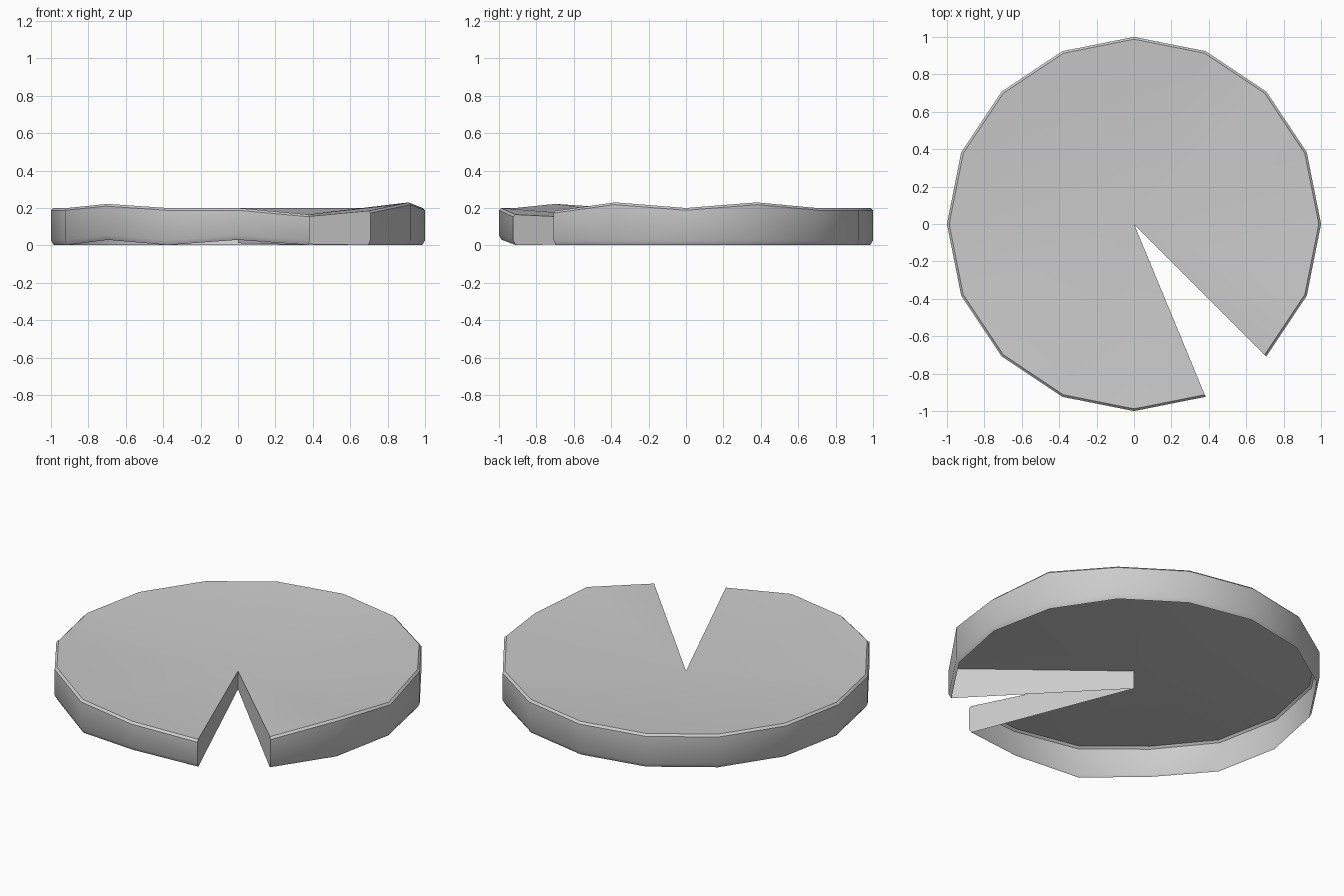
import bpy, bmesh, math

if "Cube" in bpy.data.objects:
    bpy.data.objects.remove(bpy.data.objects["Cube"])

# Wavy rim heights, counter-clockwise from one side of the notch to the other
TOP = [.185, .23, .2, .23, .2, .2, .2, .2, .2, .2, .2, .2, .222, .2, .2, .165]
BOTTOM = {12: .03, 14: .03}
STEP = math.tau / 16

bm = bmesh.new()
centre_top = bm.verts.new((0, 0, .12))
centre_bottom = bm.verts.new((0, 0, .012))

# Rim profile: soft top edge, upright wall, slightly tucked bottom edge
columns = []
for i, top in enumerate(TOP):
    a = (i - 2) * STEP
    low = BOTTOM.get(i, .002)
    profile = [(.988, top), (1, top - .012), (1, low + .025), (.985, low)]
    columns.append([bm.verts.new((r * math.cos(a), r * math.sin(a), z))
                    for r, z in profile])

# Dished top and outer wall, open underneath
for a, b in zip(columns, columns[1:]):
    bm.faces.new((centre_top, a[0], b[0]))
    for j in range(3):
        bm.faces.new((a[j], a[j + 1], b[j + 1], b[j]))

# Notch walls
bm.faces.new([centre_top, centre_bottom] + columns[0][::-1])
bm.faces.new([centre_bottom, centre_top] + columns[-1])

mesh = bpy.data.meshes.new("lily_pad")
bm.to_mesh(mesh)
bm.free()
pad = bpy.data.objects.new("lily_pad", mesh)
bpy.context.collection.objects.link(pad)
bpy.context.view_layer.objects.active = pad
pad.select_set(True)
bpy.ops.object.shade_smooth_by_angle(angle=math.radians(40))
